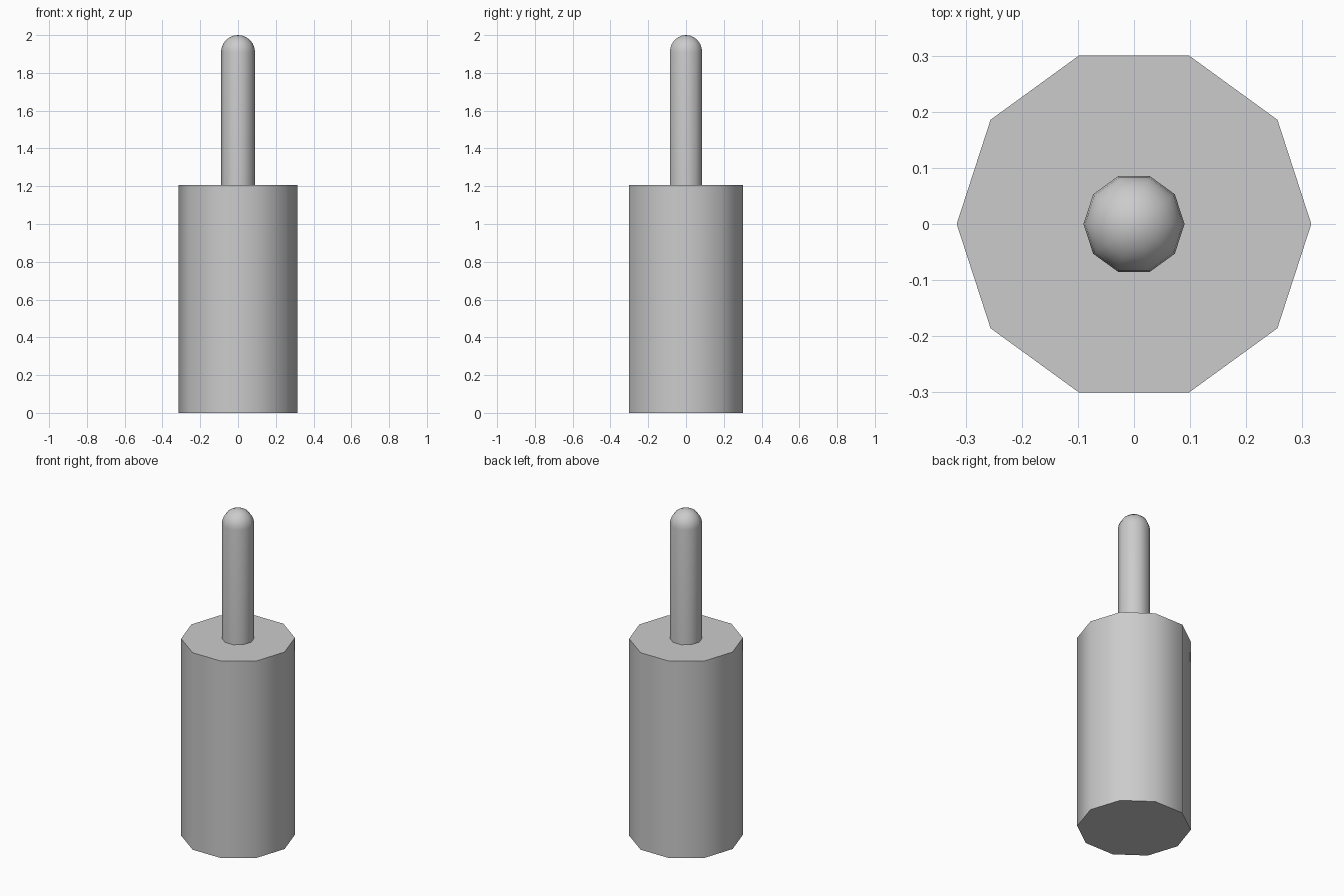
import bpy, bmesh
from math import sin, cos, pi, radians

if "Cube" in bpy.data.objects:
    bpy.data.objects.remove(bpy.data.objects["Cube"])

SIDES = 10

def lathe(name, profile):
    """Revolve (radius, z) points around z; radius 0 makes a pole, open ends are capped."""
    bm = bmesh.new()
    rings = []
    for r, z in profile:
        if r == 0:
            rings.append([bm.verts.new((0, 0, z))] * SIDES)
        else:
            rings.append([bm.verts.new((r * cos(2 * pi * i / SIDES), r * sin(2 * pi * i / SIDES), z))
                          for i in range(SIDES)])
    for low, high in zip(rings, rings[1:]):
        for i in range(SIDES):
            j = (i + 1) % SIDES
            bm.faces.new(dict.fromkeys((low[i], low[j], high[j], high[i])))
    if profile[0][0] > 0:
        bm.faces.new(rings[0][::-1])
    if profile[-1][0] > 0:
        bm.faces.new(rings[-1])
    mesh = bpy.data.meshes.new(name)
    bm.to_mesh(mesh)
    bm.free()
    obj = bpy.data.objects.new(name, mesh)
    bpy.context.collection.objects.link(obj)
    bpy.ops.object.select_all(action='DESELECT')
    obj.select_set(True)
    bpy.context.view_layer.objects.active = obj
    bpy.ops.object.shade_smooth_by_angle(angle=radians(40))
    return obj

# Ten-sided body
BODY_R, BODY_TOP = 0.316, 1.207
lathe("body", [(BODY_R, 0), (BODY_R, BODY_TOP)])

# Thin pin with a rounded tip, seated slightly into the body
PIN_R, STEPS = 0.09, 6
dome = [(PIN_R * cos(pi / 2 * k / STEPS), 2 - PIN_R + PIN_R * sin(pi / 2 * k / STEPS))
        for k in range(STEPS)]
lathe("pin", [(PIN_R, BODY_TOP - 0.01)] + dome + [(0, 2)])
